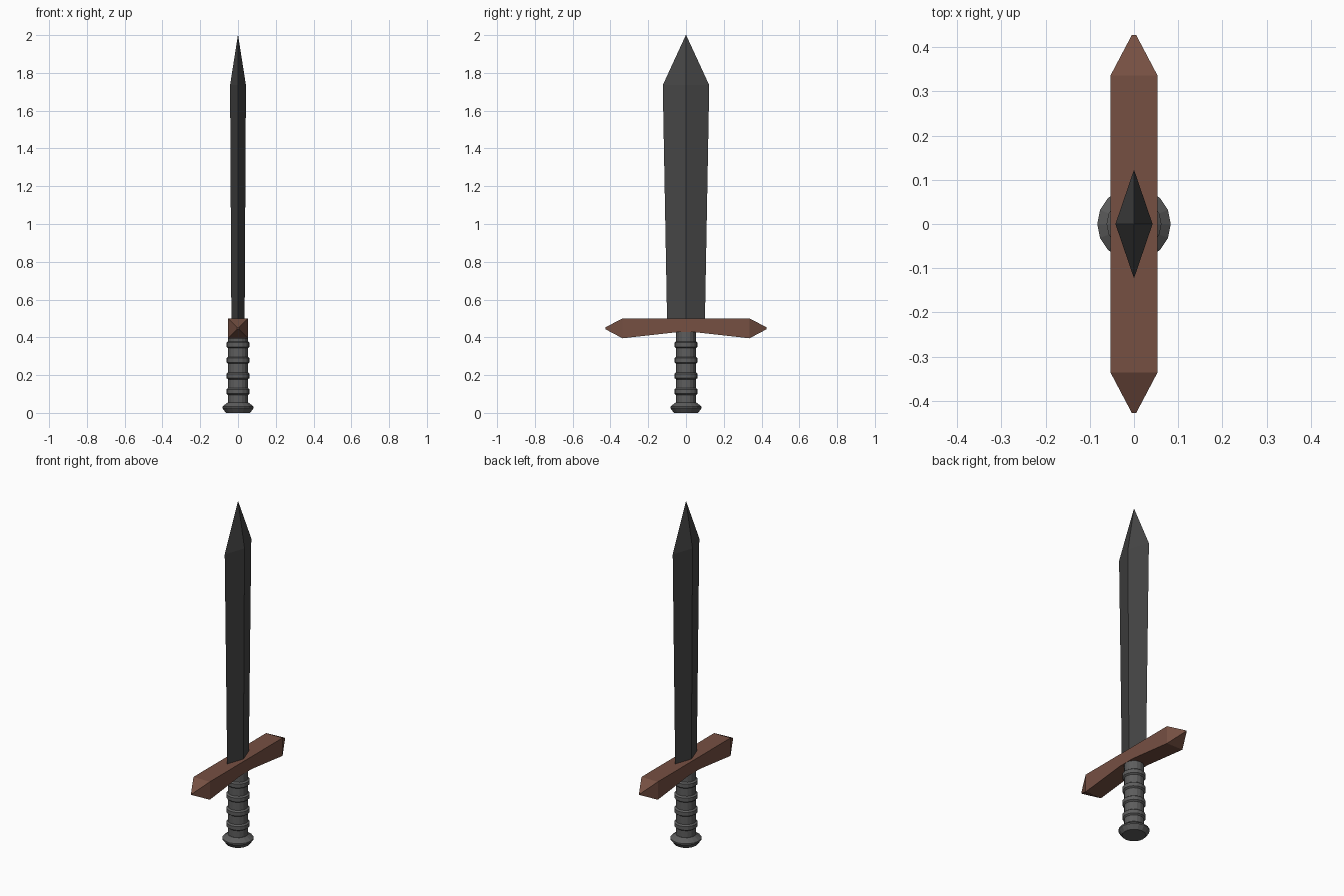
import bpy, bmesh, math

if "Cube" in bpy.data.objects:
    bpy.data.objects.remove(bpy.data.objects["Cube"])


def material(name, rgb):
    m = bpy.data.materials.new(name)
    m.diffuse_color = (*rgb, 1)
    m.use_nodes = True
    m.node_tree.nodes["Principled BSDF"].inputs["Base Color"].default_value = m.diffuse_color
    return m


def finish(name, bm, mat):
    bmesh.ops.recalc_face_normals(bm, faces=bm.faces)
    me = bpy.data.meshes.new(name)
    bm.to_mesh(me)
    bm.free()
    me.materials.append(mat)
    ob = bpy.data.objects.new(name, me)
    bpy.context.collection.objects.link(ob)
    return ob


def loft(name, sections, mat):
    """Join equal-length point loops and cap both ends."""
    bm = bmesh.new()
    loops = [[bm.verts.new(p) for p in s] for s in sections]
    n = len(loops[0])
    for a, b in zip(loops, loops[1:]):
        for i in range(n):
            j = (i + 1) % n
            bm.faces.new((a[i], a[j], b[j], b[i]))
    bm.faces.new(loops[0])
    bm.faces.new(loops[-1])
    bmesh.ops.remove_doubles(bm, verts=bm.verts, dist=1e-5)
    return finish(name, bm, mat)


def turned(name, profile, mat, sides=16):
    """Lathe a (radius, z) profile about the z axis."""
    ang = [2 * math.pi * i / sides for i in range(sides)]
    return loft(name, [[(r * math.cos(a), r * math.sin(a), z) for a in ang]
                       for r, z in profile], mat)


steel = material("dark_steel", (0.06, 0.06, 0.06))
grip_grey = material("grip_grey", (0.11, 0.11, 0.11))
brown = material("brown", (0.18, 0.08, 0.055))

# Blade: diamond section widening to the shoulders, then a point
loft("blade", [[(tx, 0, z), (0, wy, z), (-tx, 0, z), (0, -wy, z)]
               for tx, wy, z in [(0.035, 0.10, 0.48), (0.042, 0.123, 1.735),
                                 (0.0005, 0.001, 2.0)]], steel)

# Crossguard: rectangular sections along y, tapered at both ends
half = [(0.05, 0.053, 0.427, 0.5), (0.336, 0.053, 0.395, 0.5),
        (0.427, 0.005, 0.443, 0.453)]
stations = [(-y, w, lo, hi) for y, w, lo, hi in reversed(half)] + half
loft("crossguard", [[(-w, y, lo), (w, y, lo), (w, y, hi), (-w, y, hi)]
                    for y, w, lo, hi in stations], brown)

# Grip: cylinder with four raised bands
profile = [(0.053, 0.045)]
for zc in (0.113, 0.196, 0.279, 0.361):
    profile += [(0.053, zc - 0.018), (0.062, zc - 0.011),
                (0.062, zc + 0.011), (0.053, zc + 0.018)]
profile.append((0.053, 0.44))
turned("grip", profile, grip_grey)

# Pommel: flared disc
turned("pommel", [(0.064, 0.0), (0.083, 0.025), (0.083, 0.033),
                  (0.055, 0.055)], grip_grey)
